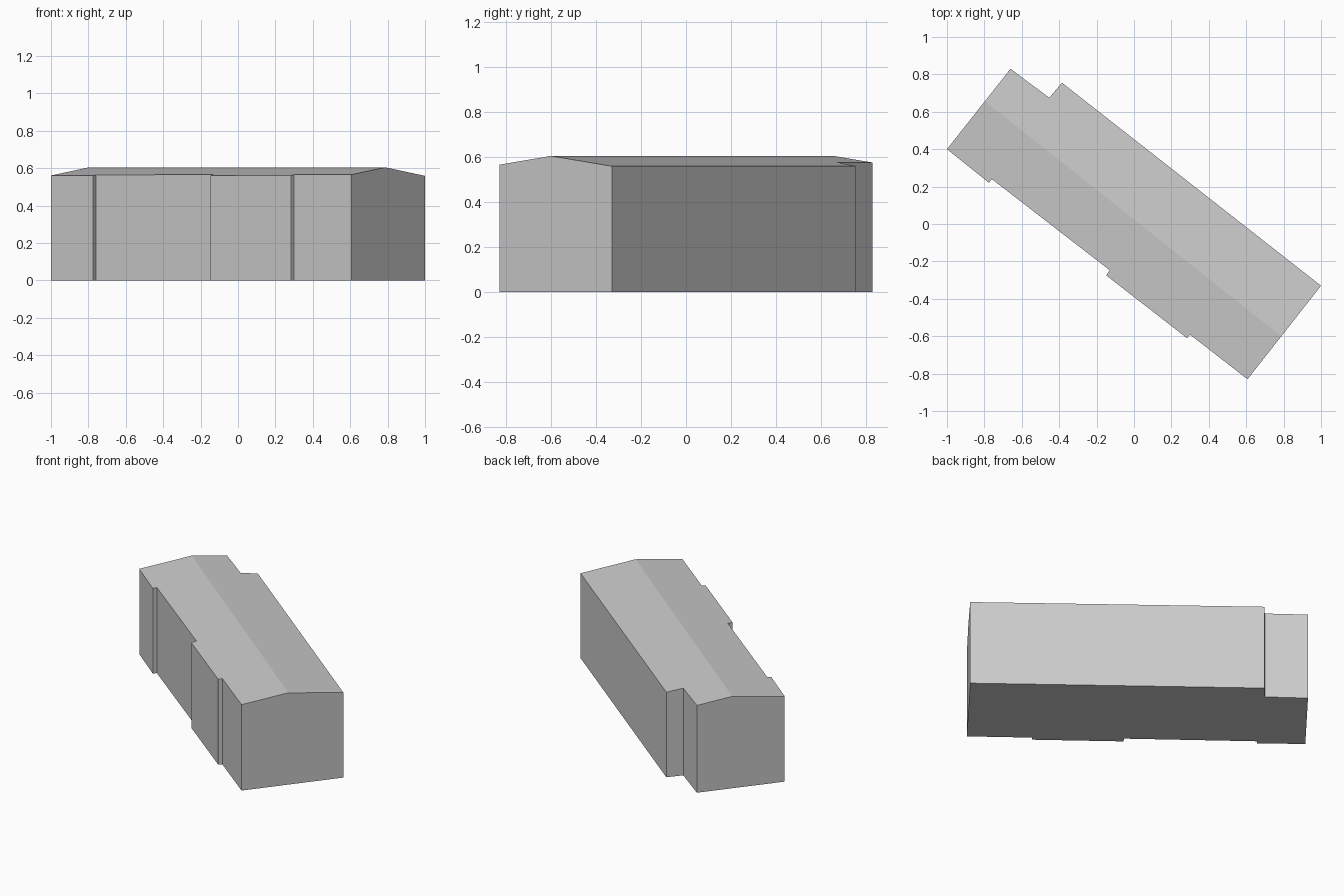
import bpy
import bmesh
from mathutils import Vector

cube = bpy.data.objects.get("Cube")
if cube:
    bpy.data.objects.remove(cube, do_unlink=True)

# Single plain grey finish
grey = bpy.data.materials.new("light_grey")
grey.use_nodes = True
colour = (0.6, 0.6, 0.6, 1.0)
grey.diffuse_color = colour
grey.node_tree.nodes["Principled BSDF"].inputs["Base Color"].default_value = colour

# Building footprint with shallow wall offsets
footprint = [
    (-1.0, 0.40), (-0.775, 0.22), (-0.76, 0.24), (-0.13, -0.247),
    (-0.148, -0.275), (0.283, -0.61), (0.30, -0.592), (0.607, -0.83),
    (1.0, -0.33), (-0.385, 0.755), (-0.453, 0.675), (-0.66, 0.83),
]
ridge_a = Vector((-0.795, 0.655, 0))
ridge_b = Vector((0.787, -0.60, 0))
along = (ridge_b - ridge_a).normalized()
across = Vector((-along.y, along.x, 0))
RIDGE_Z, PITCH = 0.605, 0.133

bm = bmesh.new()
base = bm.faces.new([bm.verts.new((x, y, 0)) for x, y in footprint])
walls = bmesh.ops.extrude_face_region(bm, geom=[base], use_keep_orig=True)
top = [v for v in walls["geom"] if isinstance(v, bmesh.types.BMVert)]
bmesh.ops.translate(bm, verts=top, vec=(0, 0, RIDGE_Z))

# Split along the ridge, then slope both roof sides down to the eaves
bmesh.ops.bisect_plane(bm, geom=bm.verts[:] + bm.edges[:] + bm.faces[:],
                       plane_co=ridge_a, plane_no=across)
for v in bm.verts:
    if v.co.z > 0.1:
        v.co.z = RIDGE_Z - PITCH * abs((v.co - ridge_a).dot(across))
bmesh.ops.recalc_face_normals(bm, faces=bm.faces[:])

mesh = bpy.data.meshes.new("building")
bm.to_mesh(mesh)
bm.free()
mesh.materials.append(grey)
building = bpy.data.objects.new("building", mesh)
bpy.context.collection.objects.link(building)
